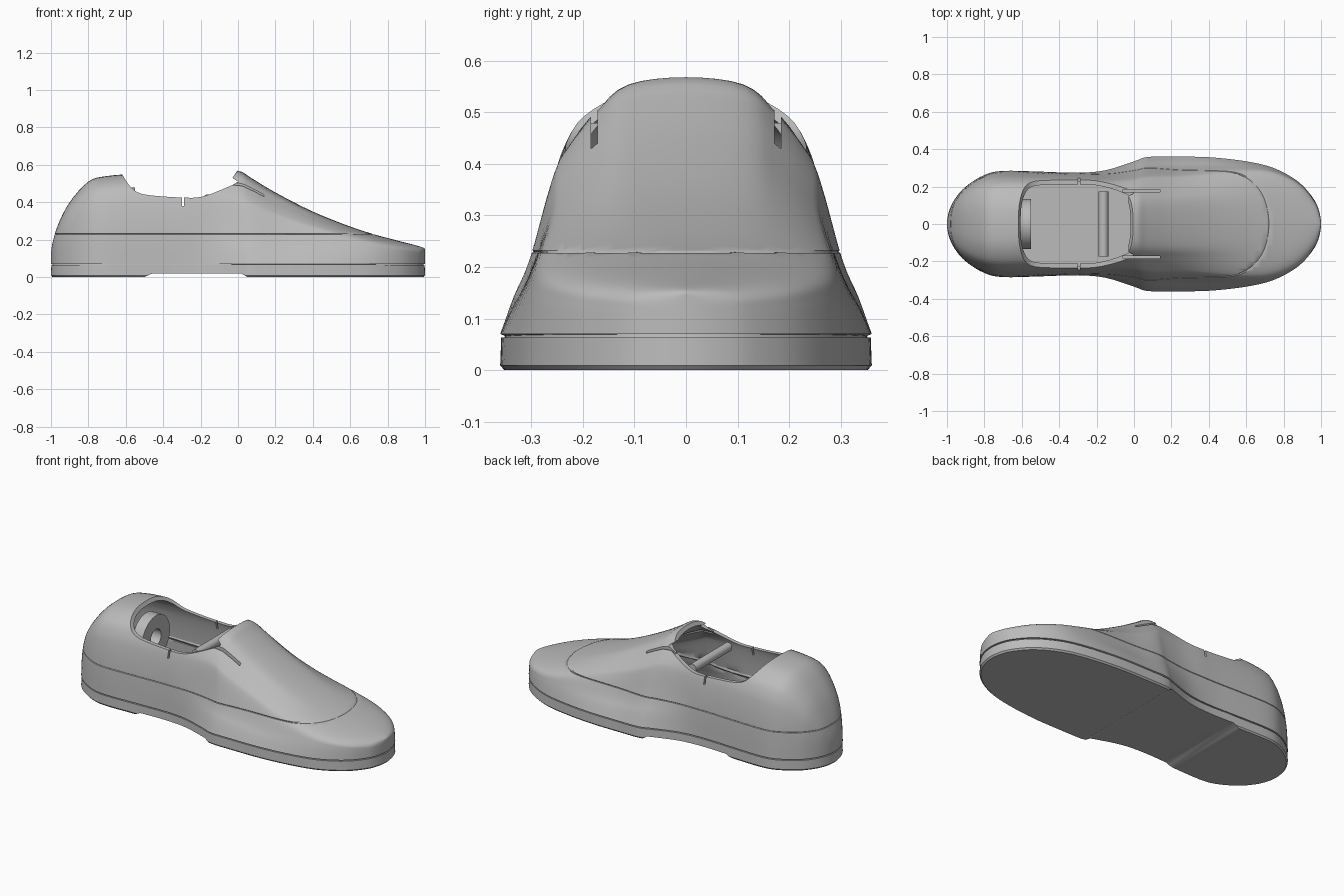
import bpy, bmesh, math
from mathutils import Vector

if "Cube" in bpy.data.objects:
    bpy.data.objects.remove(bpy.data.objects["Cube"])

grey = bpy.data.materials.new("mid grey")
grey.use_nodes = True
grey.diffuse_color = (0.5, 0.5, 0.5, 1)
grey.node_tree.nodes["Principled BSDF"].inputs["Base Color"].default_value = (0.5, 0.5, 0.5, 1)

# Stations along the shoe: position, half width, top height
STATIONS = [(-1, 0, .13), (-.99, .065, .19), (-.96, .13, .285), (-.9, .2, .4),
            (-.8, .262, .51), (-.7, .284, .54), (-.5, .28, .555), (-.3, .274, .562),
            (-.15, .288, .568), (0, .335, .568), (.07, .358, .53), (.2, .36, .452),
            (.4, .357, .35), (.6, .335, .27), (.75, .298, .222), (.88, .225, .188),
            (.96, .135, .167), (.99, .068, .157), (1, 0, .15)]
# Half cross-sections: fraction of width, fraction of height
HEEL = [(1, 0), (.985, .2), (.96, .4), (.91, .6), (.84, .75), (.7, .88), (.4, .975), (0, 1)]
INSTEP = [(1, 0), (.93, .16), (.845, .32), (.73, .64), (.66, .74), (.5, .87), (.33, .97), (0, 1)]
TOE = [(1, 0), (.985, .25), (.965, .5), (.93, .7), (.8, .84), (.58, .93), (.3, .98), (0, 1)]
BASE = .07


def smooth_path(points, steps, mirror):
    """Catmull-Rom path; mirror names the coordinate flipped at the end(s)."""
    p = [Vector(q) for q in points]
    head, tail = p[1].copy(), p[-2].copy()
    tail[mirror] *= -1
    if mirror == 1:
        head[mirror] *= -1
    else:
        head = 2 * p[0] - p[1]
    p = [head] + p + [tail]
    path = []
    for a, b, c, d in zip(p, p[1:], p[2:], p[3:]):
        for i in range(steps):
            t = i / steps
            path.append(.5 * (2 * b + (c - a) * t + (2 * a - 5 * b + 4 * c - d) * t * t
                              + (3 * b - a - 3 * c + d) * t ** 3))
    return path + [p[-2]]


def ease(x, lo, hi):
    t = min(1, max(0, (x - lo) / (hi - lo)))
    return t * t * (3 - 2 * t)


def add_object(name, bm):
    mesh = bpy.data.meshes.new(name)
    bmesh.ops.recalc_face_normals(bm, faces=bm.faces)
    bm.to_mesh(mesh)
    bm.free()
    mesh.materials.append(grey)
    obj = bpy.data.objects.new(name, mesh)
    bpy.context.collection.objects.link(obj)
    return obj


def extrude(name, points, depth):
    """Solid from a closed loop of points pushed along depth."""
    bm = bmesh.new()
    face = bm.faces.new([bm.verts.new(p) for p in points])
    new = bmesh.ops.extrude_face_region(bm, geom=[face])["geom"]
    bmesh.ops.translate(bm, vec=depth, verts=[v for v in new if isinstance(v, bmesh.types.BMVert)])
    return add_object(name, bm)


def box(name, lo, hi):
    x, y, z = lo
    X, Y, Z = hi
    return extrude(name, [(x, y, z), (X, y, z), (X, Y, z), (x, Y, z)], (0, 0, Z - z))


def apply(obj, kind, **settings):
    mod = obj.modifiers.new(kind.title(), kind)
    for key, value in settings.items():
        setattr(mod, key, value)
    bpy.context.view_layer.objects.active = obj
    bpy.ops.object.modifier_apply(modifier=mod.name)


def cut(obj, cutter):
    apply(obj, "BOOLEAN", operation="DIFFERENCE", solver="EXACT", object=cutter)
    bpy.data.objects.remove(cutter)


def shade(obj, angle):
    bpy.ops.object.select_all(action="DESELECT")
    obj.select_set(True)
    bpy.context.view_layer.objects.active = obj
    bpy.ops.object.shade_smooth_by_angle(angle=math.radians(angle))


stations = smooth_path(STATIONS, 4, 1)
sections = [smooth_path([(a, b) for a, b in s], 4, 0) for s in (HEEL, INSTEP, TOE)]

# Upper: lofted skin with a shallow seam groove
bm = bmesh.new()
rings = []
for x, w, h in stations:
    to_instep, to_toe = ease(x, -.3, .05), ease(x, .2, .9)
    half = [a.lerp(b, to_instep).lerp(c, to_toe) for a, b, c in zip(*sections)]
    full = half + [Vector((-q.x, q.y)) for q in half[-2::-1]]
    rings.append([bm.verts.new((x, w * q.x, BASE + (h - BASE) * q.y)) for q in full])
for r, s in zip(rings, rings[1:]):
    for i in range(len(r) - 1):
        bm.faces.new((r[i], r[i + 1], s[i + 1], s[i]))
bmesh.ops.remove_doubles(bm, verts=bm.verts, dist=.0005)
bmesh.ops.recalc_face_normals(bm, faces=bm.faces)
if sum(f.normal.z * f.calc_area() for f in bm.faces) < 0:
    bmesh.ops.reverse_faces(bm, faces=bm.faces)
for z in (.2275, .23, .2325):
    bmesh.ops.bisect_plane(bm, geom=bm.verts[:] + bm.edges[:] + bm.faces[:],
                           plane_co=(0, 0, z), plane_no=(0, 0, 1))
bm.normal_update()
for v in [v for v in bm.verts if abs(v.co.z - .23) < .0003]:
    v.co -= v.normal * .004
upper = add_object("upper", bm)
apply(upper, "SOLIDIFY", thickness=.022, offset=-1)

# Ankle opening, with the tongue lip at its front end
rim = smooth_path([(-.62, .55), (-.585, .495), (-.54, .455), (-.47, .437), (-.3, .425),
                   (-.2, .428), (-.1, .462), (0, .51)], 4, 0)[:-4] + [Vector((-.03, .492)), Vector((0, .51))]
rim += [Vector(q) for q in ((-.03, .53), (0, .575), (0, .8), (-.64, .8), (-.64, .575))]
cut(upper, extrude("opening_cutter", [(q.x, -.5, q.y) for q in rim], (0, 1, 0)))

# Slits beside the tongue and notches in the collar
for side in (1, -1):
    ys = sorted((side * .172, side * .184))
    cut(upper, box("slit_cutter", (-.06, ys[0], .4), (.14, ys[1], .7)))
    ys = sorted((side * .15, side * .4))
    cut(upper, box("notch_cutter", (-.3, ys[0], .38), (-.29, ys[1], .5)))
shade(upper, 35)


def slab(name, levels):
    """Plan outline stacked at (height, inset) levels."""
    plan = [(x, w) for x, w, h in stations]
    plan += [(x, -w) for x, w in plan[-2:0:-1]]
    bm = bmesh.new()
    loops = [[bm.verts.new((x * (1 - d), y * (1 - d * 2.8), z)) for x, y in plan]
             for z, d in levels]
    for a, b in zip(loops, loops[1:]):
        for i in range(len(a)):
            j = (i + 1) % len(a)
            bm.faces.new((a[i], a[j], b[j], b[i]))
    bm.faces.new(loops[0])
    bm.faces.new(loops[-1])
    return add_object(name, bm)


# Sole with a raised arch
sole = slab("sole", [(0, .008), (.009, 0), (.063, .002)])
arch = [(-.5, -.02), (-.5, 0), (-.46, .018), (.02, .018), (.05, 0), (.05, -.02)]
cut(sole, extrude("arch_cutter", [(x, -.5, z) for x, z in arch], (0, 1, 0)))
shade(sole, 25)

# Insole closing the gap between sole and upper
shade(slab("insole", [(.06, .008), (.085, .012)]), 25)


def cylinder(name, centre, axis, radius, length):
    bpy.ops.mesh.primitive_cylinder_add(vertices=48, radius=radius, depth=length, location=centre)
    obj = bpy.context.object
    obj.name = name
    obj.rotation_euler = Vector(axis).to_track_quat("Z", "Y").to_euler()
    obj.data.materials.append(grey)
    return obj


# Heel ring and cross bar inside the opening
ring = cylinder("heel_ring", (-.583, 0, .345), (1, 0, 0), .133, .066)
cut(ring, cylinder("ring_cutter", (-.583, 0, .345), (1, 0, 0), .05, .2))
shade(ring, 35)
shade(cylinder("cross_bar", (-.163, 0, .415), (0, 1, 0), .026, .345), 35)
